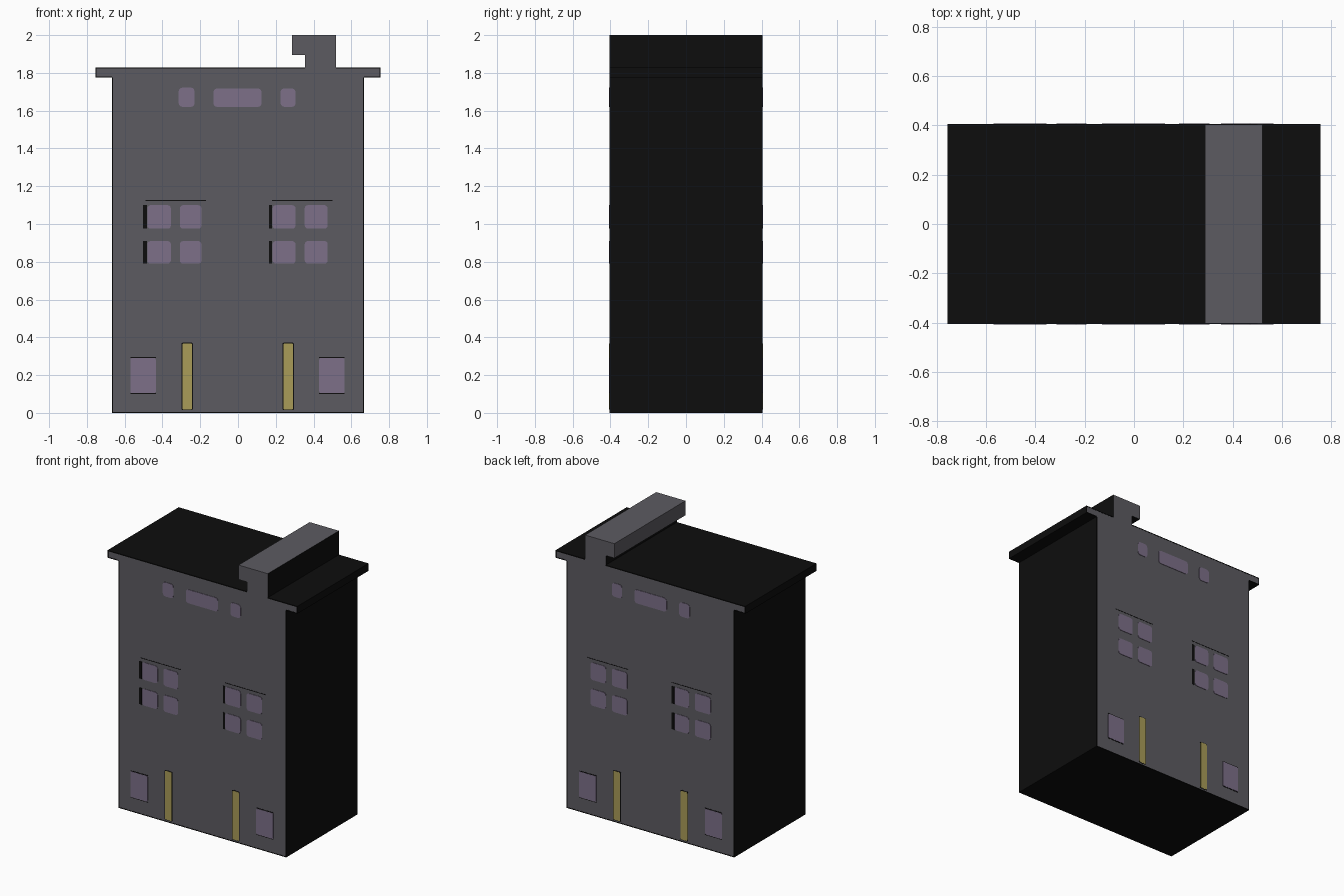
import bpy, bmesh, math

if "Cube" in bpy.data.objects:
    bpy.data.objects.remove(bpy.data.objects["Cube"])

DEPTH = 0.404  # half depth of the house


def material(name, rgb):
    m = bpy.data.materials.new(name)
    m.diffuse_color = (*rgb, 1)
    m.use_nodes = True
    m.node_tree.nodes["Principled BSDF"].inputs["Base Color"].default_value = m.diffuse_color
    return m


GREY = material("grey wall", (0.108, 0.105, 0.120))
BLACK = material("black", (0.004, 0.004, 0.004))
PURPLE = material("purple glass", (0.205, 0.162, 0.250))
YELLOW = material("yellow door", (0.400, 0.335, 0.098))


def new_object(name, bm, mats):
    bmesh.ops.recalc_face_normals(bm, faces=bm.faces)
    me = bpy.data.meshes.new(name)
    bm.to_mesh(me)
    bm.free()
    for m in mats:
        me.materials.append(m)
    ob = bpy.data.objects.new(name, me)
    bpy.context.collection.objects.link(ob)
    return ob


def extrude_outline(bm, pts, y0, y1):
    """Prism with outline pts (x, z) running from y0 to y1."""
    a = [bm.verts.new((x, y0, z)) for x, z in pts]
    b = [bm.verts.new((x, y1, z)) for x, z in pts]
    bm.faces.new(a)
    bm.faces.new(b[::-1])
    n = len(pts)
    for i in range(n):
        j = (i + 1) % n
        bm.faces.new((a[i], b[i], b[j], a[j]))


def rounded_rect(x0, x1, z0, z1, r):
    if r == 0:
        return [(x0, z0), (x1, z0), (x1, z1), (x0, z1)]
    pts = []
    corners = [(x1 - r, z1 - r), (x0 + r, z1 - r), (x0 + r, z0 + r), (x1 - r, z0 + r)]
    for k, (cx, cz) in enumerate(corners):
        for s in range(4):
            t = math.pi / 2 * (k + s / 3)
            pts.append((cx + r * math.cos(t), cz + r * math.sin(t)))
    return pts


def plates(name, rects, mat, r=0.0, thick=0.003, sides=(-1, 1)):
    """Thin painted panels on the front (-1) and back (1) walls."""
    bm = bmesh.new()
    for s in sides:
        for rect in rects:
            extrude_outline(bm, rounded_rect(*rect, r), s * (DEPTH - 0.002), s * (DEPTH + thick))
    return new_object(name, bm, [mat])


# House: one silhouette with walls, cornice and stepped chimney
profile = [(-0.667, 0), (0.667, 0), (0.667, 1.775), (0.755, 1.775), (0.755, 1.828),
           (0.52, 1.828), (0.52, 2.0), (0.287, 2.0), (0.287, 1.896), (0.355, 1.896),
           (0.355, 1.828), (-0.755, 1.828), (-0.755, 1.775), (-0.667, 1.775)]
bm = bmesh.new()
extrude_outline(bm, profile, -DEPTH, DEPTH)
bmesh.ops.recalc_face_normals(bm, faces=bm.faces)
for f in bm.faces:
    c, n = f.calc_center_median(), f.normal
    facade = abs(n.y) > 0.5
    chimney = c.z > 1.9 and (n.z > 0.5 or n.x < -0.5)
    f.material_index = 0 if facade or chimney else 1
new_object("house", bm, [GREY, BLACK])

# Four-pane windows on the middle floor
columns = [(-0.48, -0.355), (-0.308, -0.193), (0.183, 0.305), (0.353, 0.475)]
rows = [(0.79, 0.91), (0.975, 1.10)]
plates("middle_windows", [(*c, *r) for c in columns for r in rows], PURPLE, 0.018)

# Attic and ground floor windows
plates("attic_windows", [(-0.314, -0.23, 1.62, 1.722), (-0.13, 0.125, 1.62, 1.718),
                         (0.225, 0.305, 1.62, 1.718)], PURPLE, 0.02)
plates("ground_windows", [(-0.57, -0.435, 0.105, 0.29), (0.43, 0.565, 0.105, 0.29)], PURPLE, 0.008)

# Narrow doors
doors = [(-0.295, -0.243, 0.018, 0.368), (0.24, 0.292, 0.018, 0.368)]
plates("doors", doors, YELLOW, 0.008)
plates("door_outlines", [(a - 0.005, b + 0.004, c - 0.004, d + 0.004) for a, b, c, d in doors],
       BLACK, 0.008, 0.0015)

# Black window reveals
reveals_front = [(x0, x1, *r) for x0, x1 in ((-0.503, -0.482), (0.165, 0.181)) for r in rows]
plates("front_window_reveals", reveals_front, BLACK, 0, 0.0015, (-1,))
plates("back_window_reveals", [(-0.19, -0.168, *r) for r in rows], BLACK, 0, 0.0015, (1,))

# Thin ink lines: above the middle windows, around the ground windows
lines = [(a, b, 1.123, 1.127) for a, b in ((-0.49, -0.17), (0.18, 0.50))]
lines += [(a, b, z, z + 0.005) for a, b in ((-0.57, -0.435), (0.43, 0.565)) for z in (0.1, 0.29)]
plates("window_lines", lines, BLACK, 0, 0.0015)

# Ink outline along the edges of both facades
w = 0.006
edges = [(-0.667, 0.667, 0, w)]
for s in (-1, 1):
    for a, b, z0, z1 in ((0.667 - w, 0.667, 0, 1.775), (0.755 - w, 0.755, 1.775, 1.828),
                         (0.667, 0.755, 1.775, 1.775 + w)):
        edges.append((min(s * a, s * b), max(s * a, s * b), z0, z1))
edges += [(-0.755, 0.355, 1.828 - w, 1.828), (0.52, 0.755, 1.828 - w, 1.828)]
plates("facade_outline", edges, BLACK, 0, 0.001)
